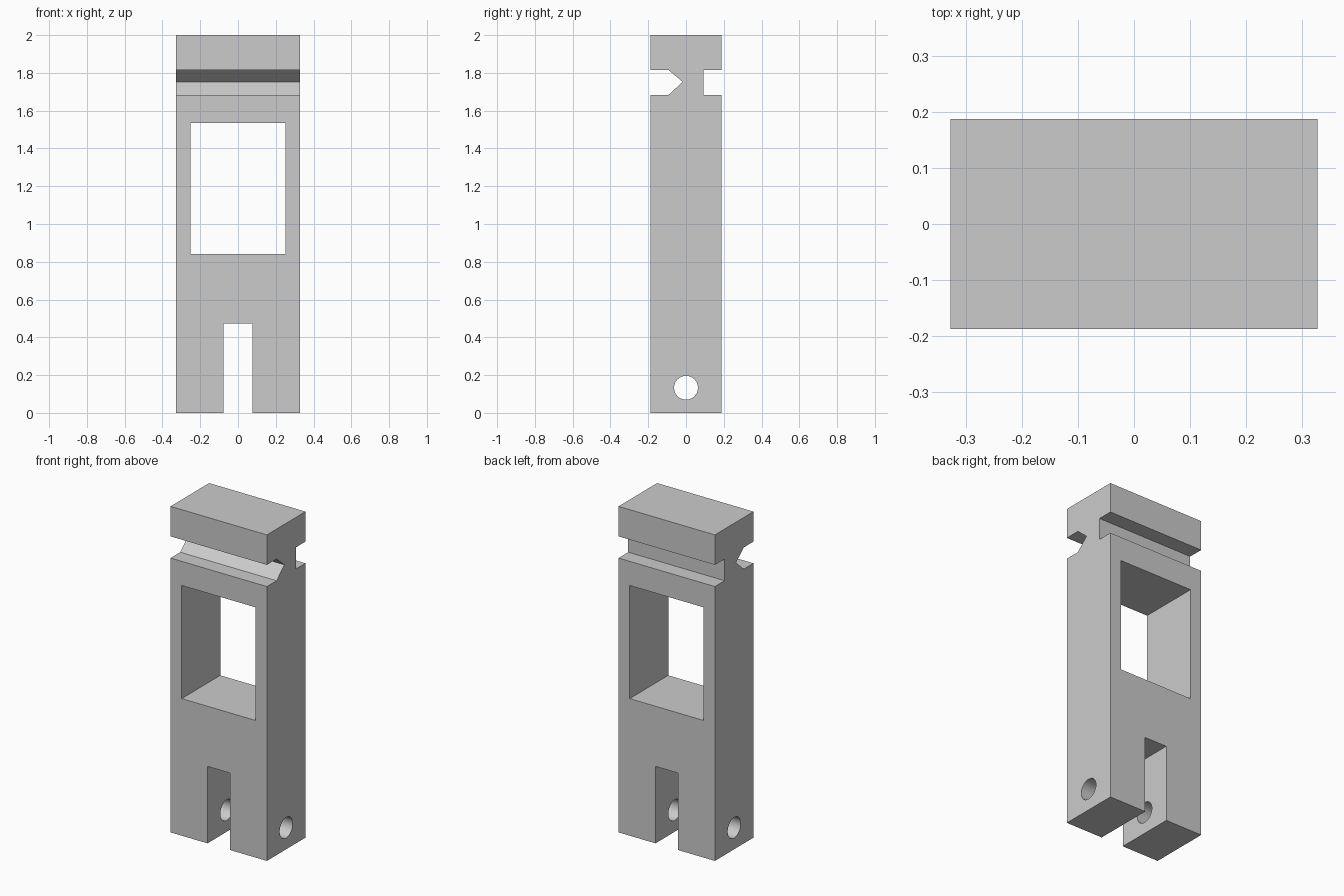
import bpy
import bmesh
from mathutils import Vector
from math import radians

default = bpy.data.objects.get("Cube")
if default:
    bpy.data.objects.remove(default, do_unlink=True)

HALF_W, HALF_D, HEIGHT = 0.327, 0.187, 2.0

grey = bpy.data.materials.new("plain grey")
grey.use_nodes = True
colour = (0.6, 0.6, 0.6, 1)
grey.diffuse_color = colour
grey.node_tree.nodes["Principled BSDF"].inputs["Base Color"].default_value = colour


def prism(name, profile, half_width):
    """Extrude a (y, z) outline along x."""
    bm = bmesh.new()
    face = bm.faces.new([bm.verts.new((-half_width, y, z)) for y, z in profile])
    grown = bmesh.ops.extrude_face_region(bm, geom=[face])["geom"]
    verts = [v for v in grown if isinstance(v, bmesh.types.BMVert)]
    bmesh.ops.translate(bm, verts=verts, vec=Vector((2 * half_width, 0, 0)))
    bmesh.ops.recalc_face_normals(bm, faces=bm.faces)
    mesh = bpy.data.meshes.new(name)
    bm.to_mesh(mesh)
    bm.free()
    mesh.materials.append(grey)
    obj = bpy.data.objects.new(name, mesh)
    bpy.context.collection.objects.link(obj)
    return obj


def box_cutter(name, half_width, bottom, top):
    d = HALF_D + 0.1
    return prism(name, [(-d, bottom), (d, bottom), (d, top), (-d, top)], half_width)


# Block outline: V-ended groove at the front, square groove at the back
low, high, neck = 1.683, 1.816, 0.093
body = prism("slotted_block", [
    (-HALF_D, 0), (HALF_D, 0),
    (HALF_D, low), (neck, low), (neck, high), (HALF_D, high),
    (HALF_D, HEIGHT), (-HALF_D, HEIGHT),
    (-HALF_D, high), (-neck, high), (-0.018, 1.752), (-neck, low), (-HALF_D, low),
], HALF_W)

# Window, foot slot and cross pin hole
window = box_cutter("window_cutter", 0.251, 0.841, 1.535)
slot = box_cutter("slot_cutter", 0.076, -0.1, 0.472)
bpy.ops.mesh.primitive_cylinder_add(vertices=48, radius=0.063, depth=1,
                                    location=(0, 0, 0.133), rotation=(0, radians(90), 0))
pin = bpy.context.object
pin.name = "pin_hole_cutter"
pin.data.materials.append(grey)

bpy.context.view_layer.objects.active = body
for cutter in (window, slot, pin):
    cutter.hide_render = True
    mod = body.modifiers.new(cutter.name, "BOOLEAN")
    mod.operation = "DIFFERENCE"
    mod.solver = "EXACT"
    mod.object = cutter
    bpy.ops.object.modifier_apply(modifier=mod.name)
    bpy.data.objects.remove(cutter, do_unlink=True)

# Smooth only the hole walls
bpy.ops.object.select_all(action="DESELECT")
body.select_set(True)
bpy.ops.object.shade_smooth_by_angle(angle=radians(30))
